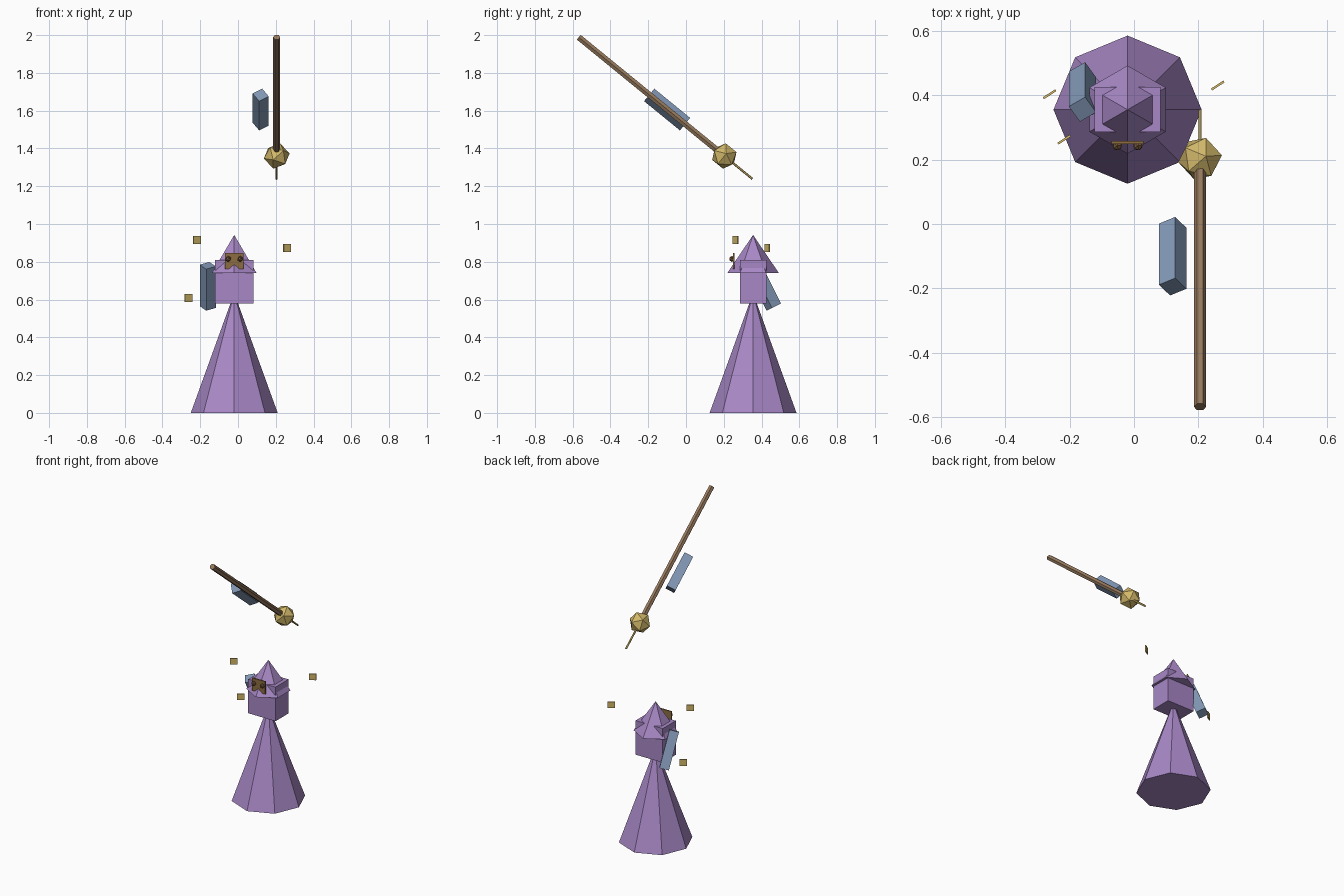
import bpy, bmesh
from math import radians
from mathutils import Matrix, Vector

if "Cube" in bpy.data.objects:
    bpy.data.objects.remove(bpy.data.objects["Cube"], do_unlink=True)


def linear(c):
    c /= 255
    return c / 12.92 if c <= 0.04045 else ((c + 0.055) / 1.055) ** 2.4


def material(name, *rgb):
    colour = [linear(c) for c in rgb] + [1]
    m = bpy.data.materials.new(name)
    m.use_nodes = True
    m.diffuse_color = colour
    m.node_tree.nodes["Principled BSDF"].inputs["Base Color"].default_value = colour
    return m


PURPLE = material("purple cloth", 168, 136, 198)
BLUE = material("slate blue", 130, 152, 182)
GOLD = material("gold", 210, 184, 106)
WOOD = material("staff wood", 150, 121, 93)
BRONZE = material("mask bronze", 140, 108, 64)
BROWN = material("eye brown", 120, 88, 60)


def rot(angle, axis):
    return Matrix.Rotation(radians(angle), 4, axis)


def part(name, mat, loc, build, turn=Matrix()):
    """Make one flat-shaded object from a bmesh builder."""
    bm = bmesh.new()
    build(bm)
    bmesh.ops.transform(bm, matrix=Matrix.Translation(loc) @ turn, verts=bm.verts)
    me = bpy.data.meshes.new(name)
    bm.to_mesh(me)
    bm.free()
    me.materials.append(mat)
    ob = bpy.data.objects.new(name, me)
    bpy.context.collection.objects.link(ob)
    return ob


def box(x, y, z):
    return lambda bm: bmesh.ops.create_cube(bm, size=1, matrix=Matrix.Diagonal((x, y, z, 1)))


def cone(sides, r1, r2, h):
    # Base sits at the local origin
    return lambda bm: bmesh.ops.create_cone(
        bm, cap_ends=True, segments=sides, radius1=r1, radius2=r2, depth=h,
        matrix=Matrix.Translation((0, 0, h / 2)))


def ball(r):
    return lambda bm: bmesh.ops.create_icosphere(bm, subdivisions=1, radius=r)


# Robed figure
CX, CY = -0.02, 0.355
part("robe", PURPLE, (CX, CY, 0), cone(8, 0.23, 0, 0.635))
part("torso", PURPLE, (CX, CY, 0.694), box(0.205, 0.14, 0.232))
part("hood", PURPLE, (CX, CY, 0.74), cone(6, 0.137, 0, 0.202))
part("mask", BRONZE, (CX, 0.253, 0.804), box(0.1, 0.008, 0.086))
for side, name in ((-1, "right_eye"), (1, "left_eye")):
    part(name, BROWN, (CX + side * 0.032, 0.243, 0.815), ball(0.016))

# Tilted slabs: one on the back, one beside the staff
TILT = rot(50.8, 'X')
SPIN = rot(33, 'Z')
slab = box(0.06, 0.063, 0.245)
part("back_slab", BLUE, (-0.16, 0.41, 0.67), slab, rot(26.3, 'X') @ SPIN)
part("staff_slab", BLUE, (0.12, -0.10, 1.606), slab, TILT @ SPIN)

# Floating square charms
for i, loc in enumerate(((-0.217, 0.262, 0.915), (0.26, 0.43, 0.872), (-0.262, 0.403, 0.608))):
    part(f"charm_{i + 1}", GOLD, loc, box(0.046, 0.007, 0.042), SPIN)

# Staff, orb and spike along one tilted axis
orb = Vector((0.205, 0.203, 1.36))
part("staff", WOOD, orb, cone(6, 0.0185, 0.0185, 0.995), TILT @ rot(30, 'Z'))
part("staff_orb", GOLD, orb, ball(0.07), TILT @ rot(-18, 'Z') @ rot(-31.72, 'Y'))
part("staff_spike", GOLD, orb, cone(6, 0.006, 0.006, 0.192), TILT @ rot(180, 'X'))
